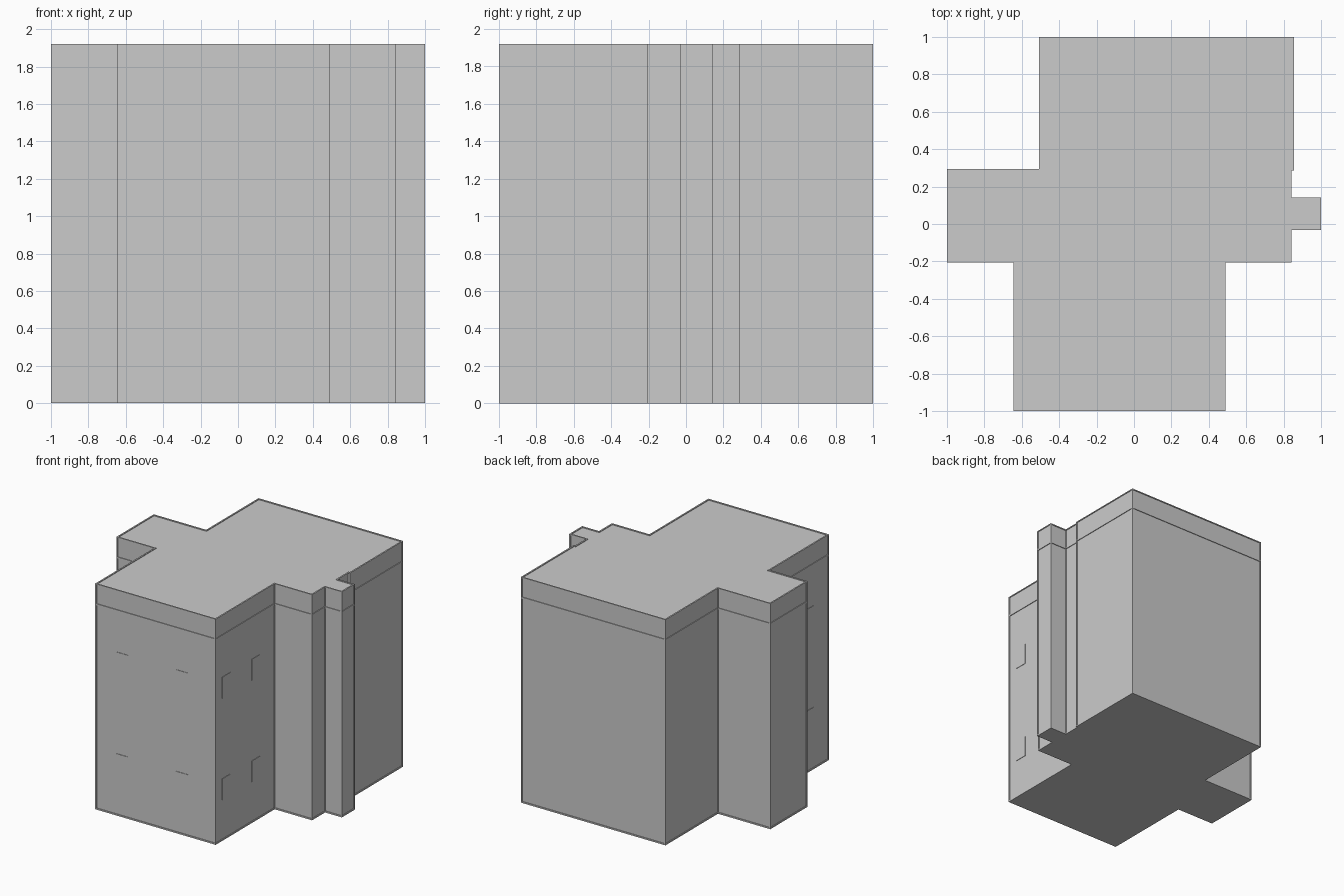
import bpy, bmesh
from mathutils import Vector

if "Cube" in bpy.data.objects:
    bpy.data.objects.remove(bpy.data.objects["Cube"])

H = 1.92     # total height
D = 0.006    # trim projection from the wall panels
OUTLINE = [(-0.645, -1), (0.49, -1), (0.49, -0.207), (0.842, -0.207),
           (0.842, -0.032), (1, -0.032), (1, 0.142), (0.842, 0.142),
           (0.842, 0.287), (0.855, 0.287), (0.855, 1), (-0.507, 1),
           (-0.507, 0.295), (-1, 0.295), (-1, -0.207), (-0.645, -0.207)]


def inset(poly, d):
    """Shift every wall of a counter-clockwise right-angled outline inwards."""
    out, n = [], len(poly)
    for i in range(n):
        p = Vector(poly[i])
        a = (p - Vector(poly[i - 1])).normalized()
        b = (Vector(poly[(i + 1) % n]) - p).normalized()
        out.append(p + d * (Vector((-a.y, a.x)) + Vector((-b.y, b.x))))
    return out


def finish(name, bm):
    bmesh.ops.recalc_face_normals(bm, faces=bm.faces)
    me = bpy.data.meshes.new(name)
    bm.to_mesh(me)
    bm.free()
    ob = bpy.data.objects.new(name, me)
    bpy.context.collection.objects.link(ob)
    return ob


def prism(name, poly, z0, z1):
    bm = bmesh.new()
    base = bm.faces.new([bm.verts.new((x, y, z0)) for x, y in poly])
    ext = bmesh.ops.extrude_face_region(bm, geom=[base], use_keep_orig=True)
    tops = [v for v in ext["geom"] if isinstance(v, bmesh.types.BMVert)]
    bmesh.ops.translate(bm, verts=tops, vec=(0, 0, z1 - z0))
    return finish(name, bm)


def ring(name, z0, z1, width):
    """Closed rail that follows the outline."""
    bm = bmesh.new()
    inner = inset(OUTLINE, width)
    loops = [[bm.verts.new((p[0], p[1], z)) for p in poly]
             for poly, z in ((OUTLINE, z0), (OUTLINE, z1), (inner, z1), (inner, z0))]
    n = len(OUTLINE)
    for k in range(4):
        a, b = loops[k], loops[(k + 1) % 4]
        for i in range(n):
            j = (i + 1) % n
            bm.faces.new((a[i], a[j], b[j], b[i]))
    return finish(name, bm)


def box(name, lo, hi):
    return prism(name, [(lo[0], lo[1]), (hi[0], lo[1]), (hi[0], hi[1]), (lo[0], hi[1])],
                 lo[2], hi[2])


# Main building volume, roof slightly below the rim
body = inset(OUTLINE, D)
prism("building_walls", body, 0, H - D)

# Horizontal trims: base, belt under the parapet, roof rim
ring("base_trim", 0, 0.012, 0.012)
ring("parapet_belt", 1.738, 1.751, 0.012)
ring("roof_rim", H - D - 0.002, H, 0.012)

# Vertical trims on every corner
for x, y in body:
    box("corner_trim", (x - D, y - D, 0), (x + D, y + D, H))

# Shallow window panes on the front wing, two storeys
W, T = 0.11, 0.004
for z in (0.345, 1.21):
    for x in (-0.444, 0.116):
        box("front_window", (x, -1 + D - T, z), (x + W, -1 + D + T, z + 0.18))
    for y in (-0.905, -0.51):
        x = 0.49 - D
        box("right_window", (x - T, y, z), (x + T, y + W, z + 0.18))
    for y in (-0.8, -0.41):
        x = -0.645 + D
        box("left_window", (x - T, y, z), (x + T, y + W, z + 0.18))
